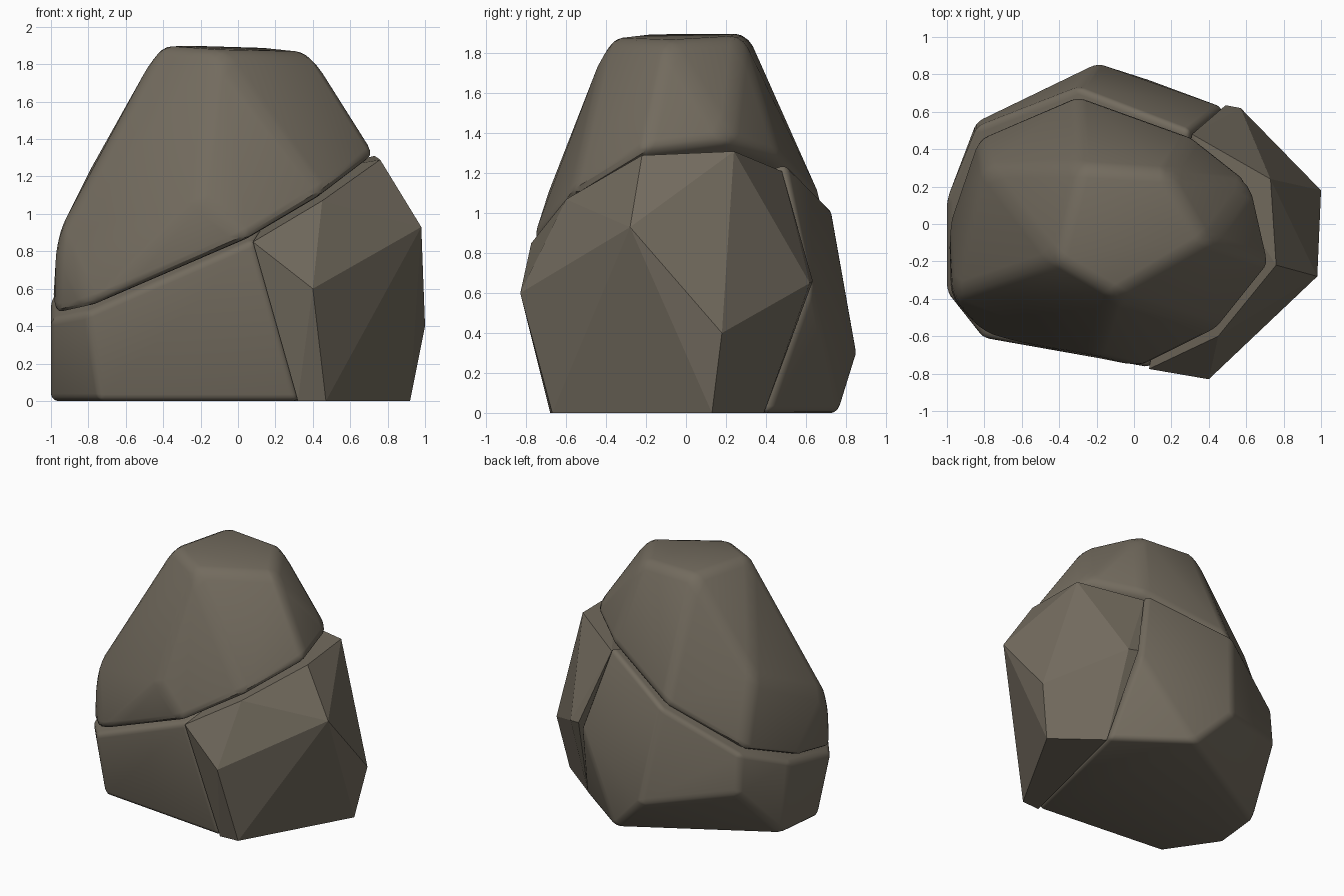
import bpy, bmesh, math

if "Cube" in bpy.data.objects:
    bpy.data.objects.remove(bpy.data.objects["Cube"])

stone = bpy.data.materials.new("warm_grey_stone")
stone.diffuse_color = (0.17, 0.147, 0.112, 1)
stone.use_nodes = True
stone.node_tree.nodes["Principled BSDF"].inputs["Base Color"].default_value = stone.diffuse_color


def seam_z(x, y):
    """Height of the sloping crack between the cap and the lower stones."""
    return 1.003 + 0.476 * x + 0.228 * y


def on_seam(points, lift=0.0):
    return [(x, y, seam_z(x, y) + lift) for x, y in points]


def stone_piece(name, points, bevel=0.0):
    """Convex chunk of rock with optional softened edges."""
    bm = bmesh.new()
    for p in points:
        bm.verts.new(p)
    res = bmesh.ops.convex_hull(bm, input=bm.verts[:])
    loose = [v for v in bm.verts if not v.link_faces]
    bmesh.ops.delete(bm, geom=loose, context='VERTS')
    bmesh.ops.dissolve_limit(bm, angle_limit=math.radians(4),
                             verts=bm.verts[:], edges=bm.edges[:])
    bmesh.ops.recalc_face_normals(bm, faces=bm.faces[:])
    mesh = bpy.data.meshes.new(name)
    bm.to_mesh(mesh)
    bm.free()
    mesh.materials.append(stone)
    ob = bpy.data.objects.new(name, mesh)
    bpy.context.collection.objects.link(ob)
    if bevel:
        mod = ob.modifiers.new("soft_edges", 'BEVEL')
        mod.width = bevel
        mod.segments = 3
        mod.limit_method = 'ANGLE'
        mod.angle_limit = math.radians(12)
        bpy.ops.object.select_all(action='DESELECT')
        ob.select_set(True)
        bpy.context.view_layer.objects.active = ob
        bpy.ops.object.modifier_apply(modifier=mod.name)
        bpy.ops.object.shade_smooth_by_angle(angle=math.radians(35))
    return ob


# Cap stone: rim along the crack, shoulder points, small flat top
cap_rim = [(-0.98, -0.39), (-0.79, -0.60), (0.06, -0.77), (0.46, -0.57),
           (0.74, -0.22), (0.64, 0.22), (0.31, 0.48), (-0.30, 0.70),
           (-0.83, 0.47), (-0.99, 0.0)]
cap_shoulder = [(-0.97, -0.38, 0.88), (-0.20, -0.70, 1.08), (-0.80, 0.30, 1.22)]
cap_top = [(-0.42, -0.20, 1.90), (-0.10, -0.39, 1.875), (0.39, -0.10, 1.865),
           (0.17, 0.28, 1.89), (-0.29, 0.31, 1.90)]
stone_piece("cap_stone", on_seam(cap_rim, 0.005) + cap_shoulder + cap_top, 0.06)

# Left base stone
left_rim = [(-0.81, -0.61), (-1.0, -0.37), (-1.0, 0.13), (-0.84, 0.52),
            (-0.30, 0.73), (0.30, 0.50), (0.08, -0.77)]
left_lower = [(-0.84, 0.55, 0.42), (-0.20, 0.86, 0.29), (0.47, 0.63, 0.63),
              (-0.74, -0.58, 0), (0.32, -0.68, 0), (0.58, 0.41, 0),
              (0.08, 0.77, 0), (-0.96, 0.17, 0), (-1.0, -0.20, 0)]
stone_piece("left_base_stone", on_seam(left_rim, -0.005) + left_lower, 0.035)

# Right base stone: crisp facets
right_points = [(0.08, -0.775, 0.85), (0.45, -0.60, 1.07), (0.76, -0.22, 1.29),
                (0.73, 0.24, 1.31), (0.31, 0.48, 1.21), (0.49, 0.635, 0.66),
                (0.57, 0.62, 0.65), (0.40, -0.83, 0.60), (0.98, -0.28, 0.93),
                (1.0, 0.18, 0.40), (0.92, 0.13, 0), (0.58, 0.39, 0),
                (0.47, -0.67, 0), (0.32, -0.68, 0)]
stone_piece("right_base_stone", right_points)
